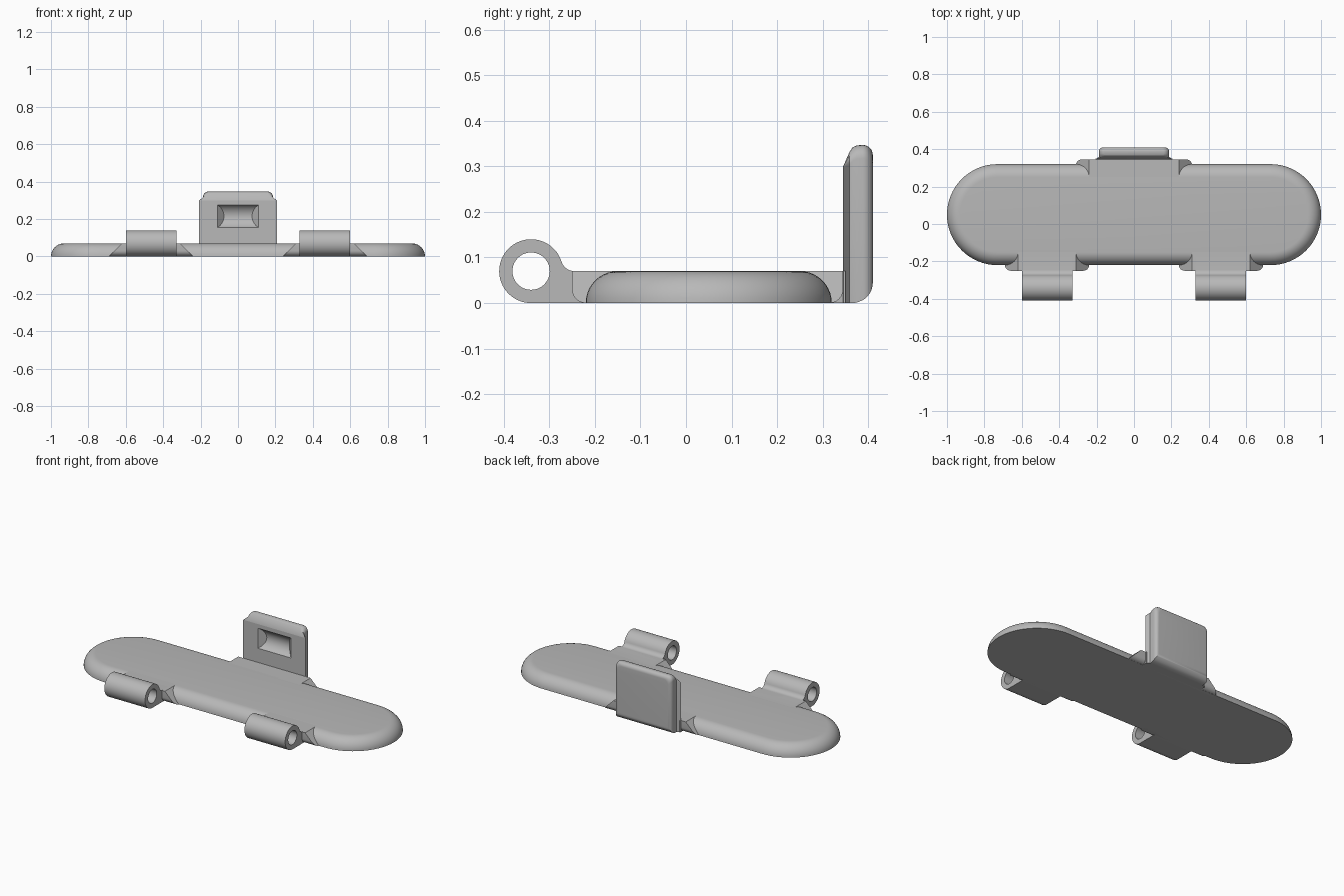
import bpy, bmesh
from math import sin, cos, pi, radians, sqrt

cube = bpy.data.objects.get("Cube")
if cube:
    bpy.data.objects.remove(cube, do_unlink=True)

grey = bpy.data.materials.new("plain grey")
grey.use_nodes = True
grey.diffuse_color = (0.48, 0.48, 0.48, 1)
grey.node_tree.nodes["Principled BSDF"].inputs["Base Color"].default_value = grey.diffuse_color

T = 0.07  # plate thickness


def finish(name, bm):
    bmesh.ops.recalc_face_normals(bm, faces=bm.faces)
    mesh = bpy.data.meshes.new(name)
    bm.to_mesh(mesh)
    bm.free()
    mesh.materials.append(grey)
    obj = bpy.data.objects.new(name, mesh)
    bpy.context.collection.objects.link(obj)
    return obj


def smooth(obj):
    bpy.ops.object.select_all(action='DESELECT')
    obj.select_set(True)
    bpy.context.view_layer.objects.active = obj
    bpy.ops.object.shade_smooth_by_angle(angle=radians(28))


def loft(name, rings):
    """Skin a closed solid through rings of equal point count."""
    bm = bmesh.new()
    loops = [[bm.verts.new(p) for p in ring] for ring in rings]
    n = len(loops[0])
    for a, b in zip(loops, loops[1:]):
        for i in range(n):
            j = (i + 1) % n
            bm.faces.new((a[i], a[j], b[j], b[i]))
    bm.faces.new(loops[0])
    bm.faces.new(loops[-1])
    return finish(name, bm)


def arc(cx, cy, r, a0, a1, steps):
    angles = [radians(a0 + (a1 - a0) * i / steps) for i in range(steps + 1)]
    return [(cx + r * cos(a), cy + r * sin(a)) for a in angles]


def prism(name, loops, x0, x1):
    """Extrude a (y, z) profile, holes allowed, from x0 to x1."""
    bm = bmesh.new()
    for loop in loops:
        vs = [bm.verts.new((x0, y, z)) for y, z in loop]
        for i in range(len(vs)):
            bm.edges.new((vs[i - 1], vs[i]))
    bmesh.ops.triangle_fill(bm, edges=bm.edges[:], use_beauty=True)
    out = bmesh.ops.extrude_face_region(bm, geom=bm.faces[:])
    moved = [v for v in out["geom"] if isinstance(v, bmesh.types.BMVert)]
    bmesh.ops.translate(bm, verts=moved, vec=(x1 - x0, 0, 0))
    return finish(name, bm)


def flare(name, cx, half_top, half_bottom, y_in, y_out):
    """Sloped-sided foot whose lower outer edge is rounded."""
    d = 1 if y_out > y_in else -1
    r = 0.03
    sections = [(y_in, 0)]
    for i in range(7):
        a = i * pi / 12
        sections.append((y_out - d * r * (1 - sin(a)), r * (1 - cos(a))))
    rings = []
    for y, z in sections:
        w = half_bottom - z / T * (half_bottom - half_top)
        rings.append([(cx - w, y, z), (cx + w, y, z),
                      (cx + half_top, y, T), (cx - half_top, y, T)])
    smooth(loft(name, rings))


# Plate: rounded ends, top edge rolled over
rings = []
for i in range(11):
    a = i * pi / 20
    r = 0.27 - T * (1 - cos(a))
    outline = arc(0.73, 0.05, r, -90, 90, 32) + arc(-0.73, 0.05, r, 90, 270, 32)
    rings.append([(x, y, T * sin(a)) for x, y in outline])
smooth(loft("base_plate", rings))

# Hinge knuckles with pin hole, fillet and flared foot
by, rf = -0.34, 0.03
reach = sqrt((T + rf) ** 2 - rf ** 2)
tangent = 17.5
outer = arc(by, T, T, 270, tangent, 40)
outer += arc(by + reach, T + rf, rf, 180 + tangent, 270, 8)
outer += [(-0.14, T), (-0.14, 0)]
hole = arc(by, T, 0.041, 0, 351, 39)
for side, s in (("left", 1), ("right", -1)):
    cx = 0.465 * s
    smooth(prism(side + "_hinge", [outer, hole], cx - 0.135, cx + 0.135))
    flare(side + "_hinge_foot", cx, 0.155, 0.225, -0.14, -0.25)

# Foot joining the latch to the plate
flare("latch_foot", 0, 0.24, 0.31, 0.24, 0.345)
prism("latch_bridge", [[(0.24, 0), (0.35, 0), (0.35, T), (0.24, T)]], -0.207, 0.207)


# Upright latch: bevelled front rim, rounded back
def latch_ring(y, w, top, bottom, r):
    pts = [(-w, bottom), (w, bottom)]
    pts += arc(w - r, top - r, r, 0, 90, 6) + arc(r - w, top - r, r, 90, 180, 6)
    return [(x, y, z) for x, z in pts]


rings = [latch_ring(0.345, 0.208, 0.30, 0, 0.004),
         latch_ring(0.359, 0.188, 0.332, 0, 0.028),
         latch_ring(0.366, 0.187, 0.342, 0, 0.03),
         latch_ring(0.375, 0.187, 0.346, 0.001, 0.03)]
for i in range(9):
    a = i * pi / 16
    y, off = 0.388 + 0.022 * sin(a), 0.022 * (1 - cos(a))
    low = 0.045 - sqrt(max(0, 0.045 ** 2 - (y - 0.365) ** 2))
    rings.append(latch_ring(y, 0.187 - off, 0.347 - off, low, 0.03))
latch = loft("latch", rings)

# Concave catch pocket with sloped ends, cut into the front of the latch
section = arc(0.311, 0.215, 0.069, -75, 75, 20)
cutter = loft("pocket_cutter", [[(s * (0.11 - (y - 0.345)), y, z) for y, z in section]
                                for s in (-1, 1)])
cutter.hide_render = True
cut = latch.modifiers.new("pocket", 'BOOLEAN')
cut.operation = 'DIFFERENCE'
cut.solver = 'EXACT'
cut.object = cutter
bpy.context.view_layer.objects.active = latch
latch.select_set(True)
bpy.ops.object.modifier_apply(modifier=cut.name)
bpy.data.objects.remove(cutter, do_unlink=True)
smooth(latch)
